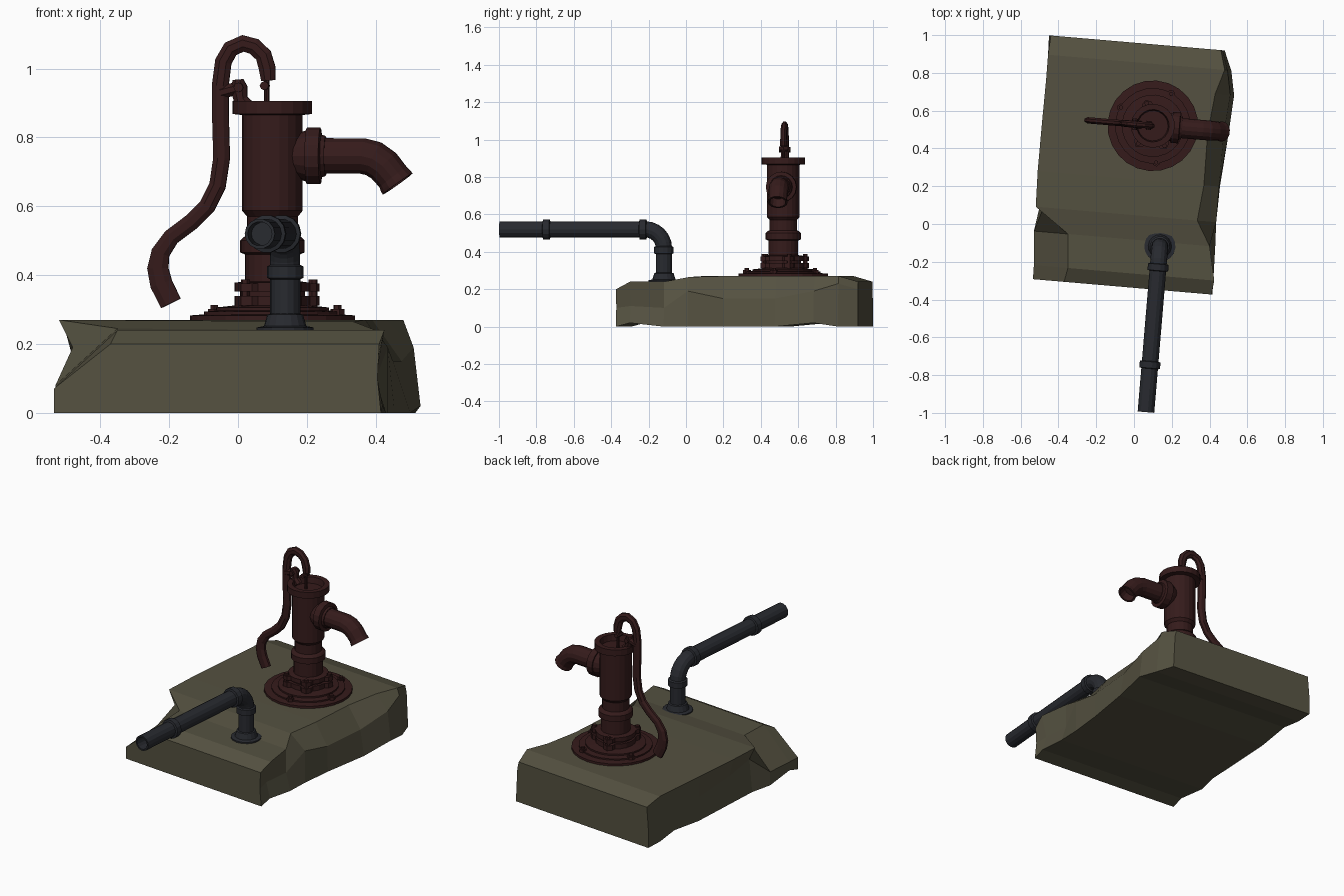
import bpy, bmesh, math
from mathutils import Vector, Matrix

if "Cube" in bpy.data.objects:
    bpy.data.objects.remove(bpy.data.objects["Cube"])

TILT = Matrix.Rotation(math.radians(-4.8), 4, 'Z')
PUMP = Matrix.Translation((0.10, 0.52, 0)) @ TILT
PIPE = Matrix.Translation((0.137, -0.118, 0)) @ TILT
ALONG_X = Matrix.Rotation(math.radians(90), 4, 'Y')
ALONG_FRONT = Matrix.Rotation(math.radians(90), 4, 'X')


def material(name, rgb):
    m = bpy.data.materials.new(name)
    m.diffuse_color = (*rgb, 1)
    m.use_nodes = True
    m.node_tree.nodes["Principled BSDF"].inputs["Base Color"].default_value = m.diffuse_color
    return m


STONE = material("stone", (0.09, 0.083, 0.052))
RUST = material("rust_iron", (0.036, 0.011, 0.011))
STEEL = material("dark_steel", (0.021, 0.023, 0.029))


def skin(name, rings, mat, matrix=Matrix()):
    """Join equal rings of points into a capped solid."""
    bm = bmesh.new()
    rows = [[bm.verts.new(p) for p in r] for r in rings]
    n = len(rows[0])
    for a, b in zip(rows, rows[1:]):
        for i in range(n):
            j = (i + 1) % n
            bm.faces.new((a[i], a[j], b[j], b[i]))
    bm.faces.new(rows[0])
    bm.faces.new(rows[-1])
    bmesh.ops.recalc_face_normals(bm, faces=bm.faces)
    me = bpy.data.meshes.new(name)
    bm.to_mesh(me)
    bm.free()
    me.materials.append(mat)
    ob = bpy.data.objects.new(name, me)
    ob.matrix_world = matrix
    bpy.context.collection.objects.link(ob)
    return ob


def lathe(name, profile, mat, matrix, sides=20):
    """profile: (radius, height) pairs."""
    rings = [[Vector((r * math.cos(2 * math.pi * i / sides),
                      r * math.sin(2 * math.pi * i / sides), z))
              for i in range(sides)] for r, z in profile]
    return skin(name, rings, mat, matrix)


def sweep(name, path, radii, normal, mat, matrix, sides=12, flat=None, hollow=0):
    """Tube on a planar path; flat fixes the thickness across the plane."""
    pts, n, rings = [Vector(p) for p in path], Vector(normal), []

    def ring(p, t, a, b):
        s = n.cross(t)
        ang = [2 * math.pi * (i + 0.5) / sides for i in range(sides)]
        return [p + s * a * math.cos(f) + n * b * math.sin(f) for f in ang]

    for i, p in enumerate(pts):
        d_in = (p - pts[max(i - 1, 0)]).normalized()
        d_out = (pts[min(i + 1, len(pts) - 1)] - p).normalized()
        t = (d_in + d_out).normalized()
        a = radii[i] if isinstance(radii, list) else radii
        rings.append(ring(p, t, a, flat or a))
    if hollow:
        rings.append(ring(p, t, a * 0.8, a * 0.8))
        rings.append(ring(p - t * hollow, t, a * 0.75, a * 0.75))
    return skin(name, rings, mat, matrix)


# Stone slab: y, underside z, then left bottom/mid/top and right top/mid/bottom
stations = [
    (-0.295, 0.00, -.535, (-.535, .07), (-.37, .20), (.41, .20), (.405, .10), .415),
    (-0.22, 0.02, -.53, (-.53, .07), (-.35, .24), (.425, .24), (.395, .11), .42),
    (-0.04, 0.00, -.53, (-.53, .08), (-.35, .245), (.40, .24), (.40, .10), .43),
    (0.09, 0.00, -.50, (-.48, .19), (-.52, .27), (.335, .265), (.435, .19), .435),
    (0.28, 0.00, -.49, (-.48, .16), (-.51, .27), (.37, .27), (.45, .15), .455),
    (0.56, 0.00, -.475, (-.475, .14), (-.485, .27), (.39, .27), (.475, .15), .50),
    (0.77, 0.02, -.46, (-.46, .14), (-.465, .27), (.43, .27), (.51, .19), .53),
    (0.90, 0.00, -.455, (-.45, .16), (-.455, .27), (.48, .27), (.495, .23), .515),
    (1.003, 0.00, -.45, (-.45, .12), (-.44, .24), (.46, .24), (.47, .20), .48),
]
slab = []
for y, zb, bl, ml, tl, tr, mr, br in stations:
    ring = [(bl, zb), ml, tl, tr, mr, (br, zb)]
    slab.append([Vector((x, y - 0.086 * (x + 0.5), z)) for x, z in ring])
skin("stone_slab", slab, STONE)

# Stepped foot and the pump body in one turned shape, with a recessed top
lathe("pump_foot", [(.24, .262), (.24, .283), (.20, .286), (.20, .294),
                    (.165, .297), (.165, .306), (.11, .312)], RUST, PUMP, 24)
lathe("pump_body", [(.085, .30), (.11, .30), (.11, .34), (.095, .34), (.095, .352),
                    (.11, .352), (.11, .378), (.08, .382), (.08, .46), (.094, .466),
                    (.094, .50), (.085, .51), (.074, .515), (.074, .57), (.088, .587),
                    (.088, .865), (.116, .868), (.116, .905), (.086, .905),
                    (.08, .87)], RUST, PUMP)

# Bolted ears joining the lower flanges, and anchor bolts in the foot
for i, deg in enumerate((20, 110, 235, 305)):
    at = PUMP @ Matrix.Rotation(math.radians(deg), 4, 'Z')
    for j, (z0, z1) in enumerate(((.312, .34), (.352, .376))):
        ear = [[Vector((x, y, z)) for x, y in
                ((.07, -.045), (.125, -.026), (.142, 0), (.125, .026), (.07, .045))]
               for z in (z0, z1)]
        skin(f"flange_ear_{i}_{j}", ear, RUST, at)
    lathe(f"flange_bolt_{i}", [(.013, .30), (.013, .388)], RUST,
          at @ Matrix.Translation((.122, 0, 0)), 6)
    lathe(f"foot_bolt_{i}", [(.021, .28), (.021, .302), (.012, .302), (.012, .313)], RUST,
          PUMP @ Matrix.Rotation(math.radians(deg + 45), 4, 'Z')
          @ Matrix.Translation((.195, 0, 0)), 6)

# Spout: collar and curved, flared nozzle
lathe("spout_collar", [(.05, .04), (.055, .05), (.07, .085), (.075, .10), (.082, .10),
                       (.082, .14), (.062, .143), (.058, .155)], RUST,
      PUMP @ Matrix.Translation((0, 0, .746)) @ ALONG_X, 16)
sweep("spout", [(.10, 0, .746), (.262, 0, .746), (.295, 0, .738), (.325, 0, .717),
                (.352, 0, .684), (.360, 0, .672), (.365, 0, .665)],
      [.053, .053, .053, .052, .050, .053, .054], (0, 1, 0), RUST, PUMP, 14, hollow=.05)

# Handle: hook over the top, straight drop and S-shaped grip
handle = [(.088, .965), (.085, 1.00), (.074, 1.038), (.047, 1.064), (.014, 1.073),
          (-.022, 1.057), (-.043, 1.02), (-.052, .95), (-.051, .85), (-.048, .74),
          (-.060, .66), (-.09, .60), (-.135, .555), (-.195, .510), (-.226, .465),
          (-.234, .42), (-.224, .375), (-.196, .318)]
sweep("pump_handle", [(x - .10, 0, z) for x, z in handle],
      [.022] + [.026] * 13 + [.029, .033, .035, .034], (0, 1, 0), RUST, PUMP, 8, flat=.018)

# Handle pivot bracket, plunger rod and its link pin
sweep("pivot_bracket", [(-.072, 0, .88), (-.092, 0, .91), (-.098, 0, .945), (-.10, 0, .968)],
      [.03, .022, .027, .016], (0, 1, 0), RUST, PUMP, 8, flat=.022)
sweep("pivot_arm", [(-.15, 0, .93), (-.095, 0, .945)], .02, (0, 1, 0), RUST, PUMP, 8)
lathe("pivot_pin", [(.014, -.03), (.014, .03)], RUST,
      PUMP @ Matrix.Translation((-.097, 0, .945)) @ ALONG_FRONT, 8)
lathe("plunger_rod", [(.008, .86), (.008, .975)], RUST,
      PUMP @ Matrix.Translation((-.016, 0, 0)), 8)
lathe("rod_link", [(.013, -.024), (.013, .024)], RUST,
      PUMP @ Matrix.Translation((-.022, 0, .95)) @ ALONG_FRONT, 8)

# Water pipe: riser, elbow and long horizontal run with an open end
R, Z = 0.10, 0.52
bend = [(0, -R + R * math.cos(a), Z - R + R * math.sin(a))
        for a in (math.radians(15 * k) for k in range(7))]
sweep("water_pipe", [(0, 0, .235)] + bend + [(0, -.881, Z)], .044,
      (1, 0, 0), STEEL, PIPE, 14, hollow=.10)
lathe("pipe_floor_flange", [(.083, .232), (.083, .248), (.062, .252), (.052, .285),
                            (.044, .288)], STEEL, PIPE, 16)
lathe("riser_coupling", [(.044, .388), (.053, .392), (.053, .425), (.044, .43)],
      STEEL, PIPE, 14)
for i, d in enumerate((.092, .61)):
    lathe(f"pipe_coupling_{i}", [(.044, d), (.055, d + .003), (.055, d + .037),
                                 (.044, d + .04)], STEEL,
          PIPE @ Matrix.Translation((0, 0, Z)) @ ALONG_FRONT, 14)
